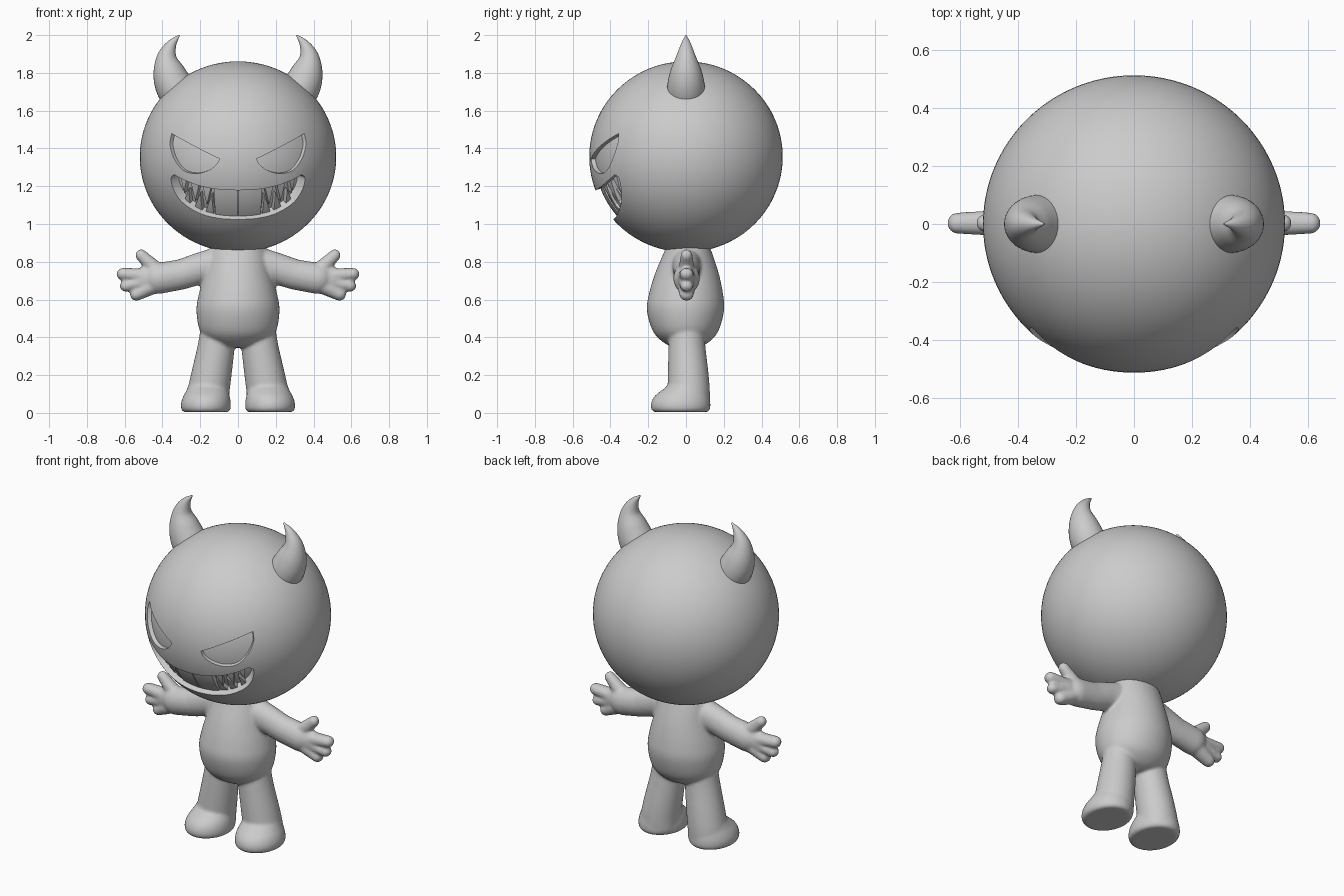
import bpy, bmesh
from math import sin, cos, pi, sqrt, radians
from mathutils import Vector, Matrix

if "Cube" in bpy.data.objects:
    bpy.data.objects.remove(bpy.data.objects["Cube"])

clay = bpy.data.materials.new("clay grey")
clay.use_nodes = True
clay.diffuse_color = (0.6, 0.6, 0.6, 1)
clay.node_tree.nodes["Principled BSDF"].inputs["Base Color"].default_value = (0.6, 0.6, 0.6, 1)

HEAD = Vector((0, 0, 1.356))
RADII = Vector((0.52, 0.512, 0.505))


def make(name, bm):
    bmesh.ops.recalc_face_normals(bm, faces=bm.faces)
    mesh = bpy.data.meshes.new(name)
    bm.to_mesh(mesh)
    bm.free()
    mesh.materials.append(clay)
    ob = bpy.data.objects.new(name, mesh)
    bpy.context.collection.objects.link(ob)
    return ob


def bake(ob):
    """Apply all modifiers of an object."""
    deps = bpy.context.evaluated_depsgraph_get()
    mesh = bpy.data.meshes.new_from_object(ob.evaluated_get(deps))
    ob.modifiers.clear()
    ob.data = mesh


def boolean(ob, other, operation):
    mod = ob.modifiers.new("bool", 'BOOLEAN')
    mod.operation, mod.object, mod.solver = operation, other, 'EXACT'
    bake(ob)
    bpy.data.objects.remove(other)


def smooth(ob, angle):
    bpy.ops.object.select_all(action='DESELECT')
    ob.select_set(True)
    bpy.context.view_layer.objects.active = ob
    bpy.ops.object.shade_smooth_by_angle(angle=radians(angle))


def ball(name, scale):
    bm = bmesh.new()
    bmesh.ops.create_uvsphere(bm, u_segments=96, v_segments=64, radius=1,
                              matrix=Matrix.Translation(HEAD) @ Matrix.Diagonal((*(RADII * scale), 1)))
    return make(name, bm)


def loft(bm, rings):
    """Skin a list of rings and close both ends."""
    rows = [[bm.verts.new(p) for p in ring] for ring in rings]
    n = len(rows[0])
    for a, b in zip(rows, rows[1:]):
        for i in range(n):
            bm.faces.new((a[i], a[(i + 1) % n], b[(i + 1) % n], b[i]))
    bm.faces.new(rows[0])
    bm.faces.new(rows[-1])


def spline(pts, steps=6):
    """Catmull-Rom curve through points of any dimension."""
    pts = [Vector(p) for p in pts]
    ext = [2 * pts[0] - pts[1]] + pts + [2 * pts[-1] - pts[-2]]
    out = []
    for a, b, c, d in zip(ext, ext[1:], ext[2:], ext[3:]):
        for k in range(steps):
            t = k / steps
            out.append(0.5 * (2 * b + (c - a) * t + (2 * a - 5 * b + 4 * c - d) * t * t
                              + (3 * b - a - 3 * c + d) * t ** 3))
    return out + [pts[-1]]


def wedge(name, outline, level, inner, outer):
    """Prism running radially through the head under a front outline."""
    ring = []
    for x, z in outline:
        u, w = x / RADII.x, (z - HEAD.z) / RADII.z
        ring.append(Vector((x, -RADII.y * sqrt(level ** 2 - u * u - w * w), z - HEAD.z)) / level)
    bm = bmesh.new()
    loft(bm, [[HEAD + p * s for p in ring] for s in (inner, outer)])
    bmesh.ops.triangulate(bm, faces=[f for f in bm.faces if len(f.verts) > 4])
    return make(name, bm)


# Head with recessed eyes and mouth
head = ball("head", 1)
lower_lid = spline([(.098, 1.345), (.115, 1.315), (.155, 1.285), (.22, 1.267), (.288, 1.283),
                    (.338, 1.345), (.36, 1.42), (.352, 1.479)])
lip_top = spline([(0, 1.178), (.12, 1.185), (.22, 1.207), (.3, 1.24), (.338, 1.262)])
lip_low = spline([(.338, 1.262), (.355, 1.24), (.338, 1.175), (.29, 1.11), (.2, 1.055),
                  (.1, 1.03), (0, 1.023)])
half = [tuple(p) for p in lip_top + lip_low[1:]]
mouth = half + [(-x, z) for x, z in half[-2:0:-1]]
recesses = [([(s * x, z) for x, z in lower_lid], 0.955) for s in (1, -1)] + [(mouth, 0.885)]
for outline, floor in recesses:
    cutter = wedge("recess_cutter", outline, 1, 0.6, 1.3)
    boolean(cutter, ball("recess_floor", floor), 'DIFFERENCE')
    boolean(head, cutter, 'DIFFERENCE')
smooth(head, 35)

# Teeth: broad front blocks, hanging fangs and rising fangs
TOOTH = 0.945
shapes = [
    [(.003, 1.22), (.003, 1.0), (.115, 1.0), (.122, 1.22)],
    [(.13, 1.24), (.165, 1.10), (.19, 1.24)],
    [(.195, 1.25), (.225, 1.12), (.255, 1.27)],
    [(.262, 1.28), (.285, 1.165), (.305, 1.28)],
    [(.118, 1.0), (.14, 1.155), (.185, 1.02)],
    [(.175, 1.01), (.2, 1.165), (.245, 1.04)],
    [(.24, 1.04), (.262, 1.185), (.295, 1.08)],
]
for side, label in ((1, "left"), (-1, "right")):
    for i, shape in enumerate(shapes):
        tooth = wedge(f"{label}_tooth_{i + 1}", [(side * x, z) for x, z in shape], TOOTH, 0.87, 1.1)
        boolean(tooth, ball("tooth_front", TOOTH - 0.006 * (i > 3)), 'INTERSECT')
        smooth(tooth, 35)

# Horns curling inward
horn_path = spline([(.27, 1.63, .1), (.335, 1.725, .1), (.367, 1.81, .083), (.376, 1.885, .053),
                    (.352, 1.95, .027), (.31, 2.0, .003)])
for side, label in ((1, "left"), (-1, "right")):
    rings = []
    for i, (x, z, r) in enumerate(horn_path):
        a, b = horn_path[max(i - 1, 0)], horn_path[min(i + 1, len(horn_path) - 1)]
        d = Vector((b.x - a.x, b.y - a.y)).normalized()
        rings.append([(side * (x + d.y * r * cos(t)), r * sin(t), z - d.x * r * cos(t))
                      for t in (2 * pi * k / 32 for k in range(32))])
    bm = bmesh.new()
    loft(bm, rings)
    smooth(make(f"{label}_horn", bm), 50)


# Body, limbs and hands fused into one soft skin
def ellipses(bm, rows):
    """Stack of ellipses: centre x, centre y, z, half width, half depth."""
    loft(bm, [[(x + a * cos(t), y + b * sin(t), z) for t in (2 * pi * k / 48 for k in range(48))]
              for x, y, z, a, b in rows])


def capsule(bm, side, start, end, flat=1):
    """Hull of two balls given as x, z, radius."""
    verts = []
    for x, z, r in (start, end):
        m = Matrix.Translation((side * x, 0.003, z)) @ Matrix.Diagonal((1, flat, 1, 1))
        verts += bmesh.ops.create_uvsphere(bm, u_segments=24, v_segments=16, radius=r, matrix=m)["verts"]
    hull = bmesh.ops.convex_hull(bm, input=verts)
    junk = set(hull["geom_interior"]) | set(hull["geom_unused"])
    bmesh.ops.delete(bm, geom=[v for v in junk if isinstance(v, bmesh.types.BMVert)], context='VERTS')


skin = bmesh.new()
ellipses(skin, spline([(0, 0, .345, .07, .06), (0, 0, .37, .14, .115), (0, -.002, .43, .2, .172),
                       (0, -.003, .54, .22, .204), (0, 0, .63, .207, .196), (0, .005, .74, .178, .168),
                       (0, .01, .85, .155, .127), (0, .01, .92, .13, .1)], 4))
for side in (1, -1):
    # Leg and foot
    ellipses(skin, [(side * x, y, z, a, b) for x, y, z, a, b in spline([
        (.105, .005, .47, .09, .09), (.115, .005, .36, .098, .097), (.142, .012, .2, .108, .108),
        (.158, .015, .1, .112, .112), (.16, .015, .03, .11, .11)], 4)])
    ellipses(skin, [(side * x, y, z, a, b) for x, y, z, a, b in spline([
        (.17, -.028, .004, .115, .14), (.17, -.028, .018, .13, .155), (.17, -.028, .05, .132, .157),
        (.167, -.022, .085, .124, .147), (.163, -.008, .115, .112, .127), (.16, .012, .15, .1, .1)], 3)])
    # Arm
    arm = [(.1, .785, .095), (.2, .765, .084), (.3, .733, .08), (.42, .712, .082)]
    for a, b in zip(arm, arm[1:]):
        capsule(skin, side, a, b, .85)
    # Palm, thumb and three fingers
    capsule(skin, side, (.42, .712, .08), (.49, .705, .07), .65)
    capsule(skin, side, (.42, .745, .045), (.513, .835, .031))
    capsule(skin, side, (.49, .725, .04), (.61, .735, .033), 1.1)
    capsule(skin, side, (.49, .695, .04), (.595, .672, .031), 1.1)
    capsule(skin, side, (.46, .67, .045), (.538, .627, .034), 1.1)
body = make("body", skin)
remesh = body.modifiers.new("fuse", 'REMESH')
remesh.mode, remesh.voxel_size = 'VOXEL', 0.008
soften = body.modifiers.new("soften", 'SMOOTH')
soften.factor, soften.iterations = 0.5, 8
bake(body)
smooth(body, 80)
